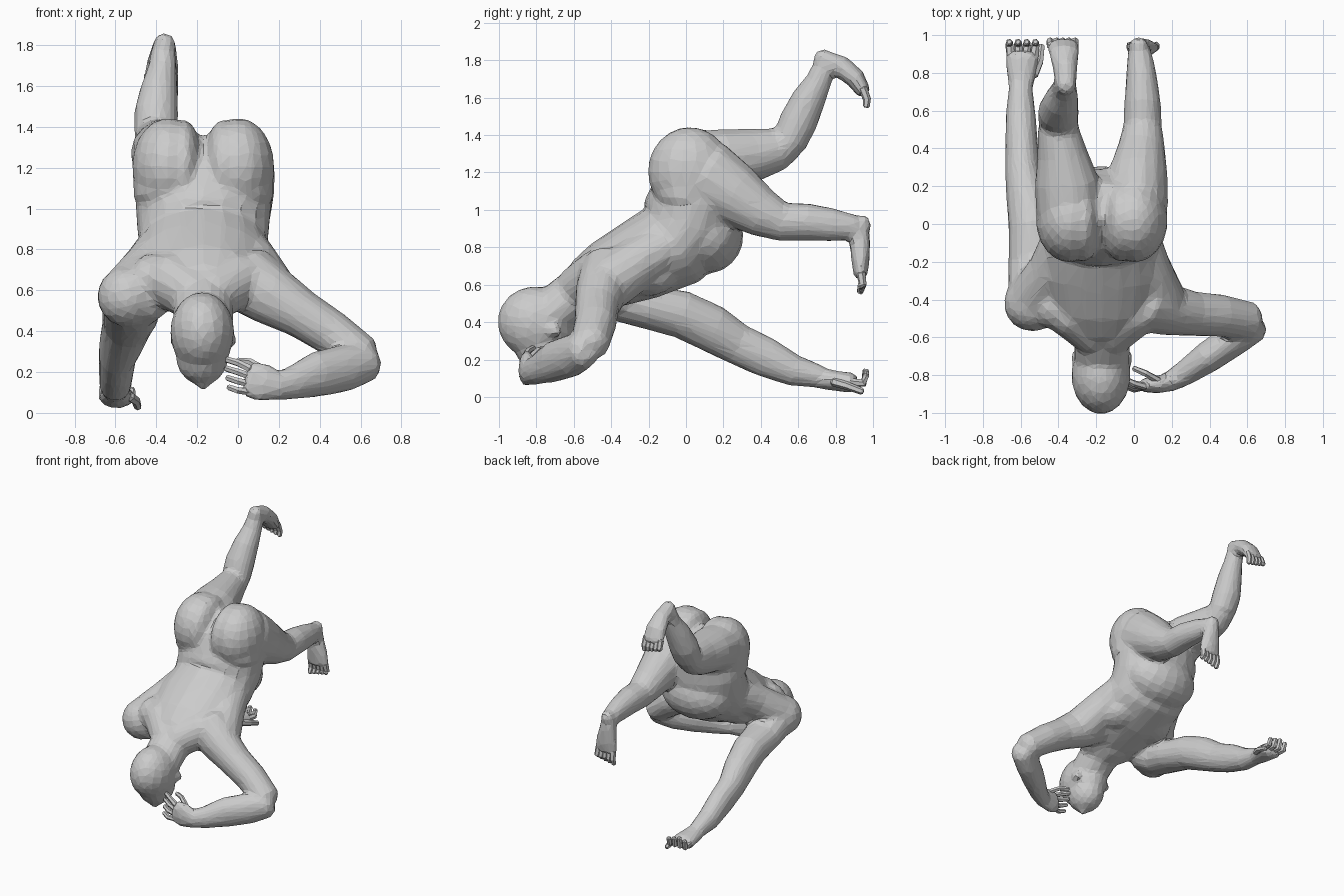
import bpy, bmesh, math
from mathutils import Vector, Matrix

X, Z = Vector((1, 0, 0)), Vector((0, 0, 1))
CX = -0.17          # body mid-line


def tube(bm, rings, side=X, n=14):
    """Loft of elliptical rings (x, y, z, half width along side, half depth), domed ends."""
    pts = [(Vector(r[:3]), r[3], r[-1]) for r in rings]
    full = []
    for i, (c, a, b) in enumerate(pts):
        t = (pts[min(i + 1, len(pts) - 1)][0] - pts[max(i - 1, 0)][0]).normalized()
        cap = 0.5 * min(a, b)
        if i == 0:
            full.append((c - t * cap, a * 0.6, b * 0.6, t))
        full.append((c, a, b, t))
        if i == len(pts) - 1:
            full.append((c + t * cap, a * 0.6, b * 0.6, t))
    loops = []
    for c, a, b, t in full:
        u = (side - t * side.dot(t)).normalized()
        v = t.cross(u)
        loops.append([bm.verts.new(c + u * a * math.cos(k * math.tau / n)
                                   + v * b * math.sin(k * math.tau / n)) for k in range(n)])
    for p, q in zip(loops, loops[1:]):
        for k in range(n):
            bm.faces.new((p[k], p[(k + 1) % n], q[(k + 1) % n], q[k]))
    bm.faces.new(loops[0][::-1])
    bm.faces.new(loops[-1])


def ball(bm, c, r, tilt=0):
    m = Matrix.Translation(c) @ Matrix.Rotation(tilt, 4, 'X') @ Matrix.Diagonal((*r, 1))
    bmesh.ops.create_uvsphere(bm, u_segments=18, v_segments=12, radius=1, matrix=m)


def finish(bm, name):
    bmesh.ops.recalc_face_normals(bm, faces=bm.faces)
    me = bpy.data.meshes.new(name)
    bm.to_mesh(me)
    bm.free()
    ob = bpy.data.objects.new(name, me)
    bpy.context.collection.objects.link(ob)
    return ob


body = bmesh.new()

# torso, neck to pelvis, with belly and upper back
tube(body, [(CX, -0.54, 0.59, .20, .15), (CX, -0.43, 0.65, .29, .185), (CX, -0.25, 0.73, .33, .22),
            (CX, -0.07, 0.815, .315, .245), (CX, 0.01, 0.92, .325, .265), (CX, 0.05, 1.05, .335, .25),
            (CX, 0.08, 1.18, .31, .22), (CX, 0.10, 1.26, .24, .16)], n=20)
ball(body, (CX, 0.10, 0.865), (.29, .21, .205), -0.8)
ball(body, (CX, -0.46, 0.66), (.24, .20, .13), 0.6)
for s in (-1, 1):
    # chest, buttocks filled towards a narrow cleft and over the hips
    ball(body, (CX + s * .14, -0.17, 0.635), (.15, .15, .09), 0.35)
    ball(body, (CX + s * .172, 0.02, 1.205), (.178, .225, .238))
    ball(body, (CX + s * .098, 0.02, 1.20), (.098, .222, .235))
    tube(body, [(CX + s * .18, 0.0, 1.05, .16, .17), (CX + s * .18, 0.02, 1.19, .168, .19),
                (CX + s * .18, 0.06, 1.30, .155, .13)])
    # trapezius
    tube(body, [(CX + s * .03, -0.58, 0.57, .13), (CX + s * .16, -0.46, 0.65, .145),
                (CX + s * .28, -0.42, 0.65, .13)])
# back muscles running into the shoulders
tube(body, [(-.35, -.08, .82, .13, .14), (-.43, -.24, .72, .13), (-.53, -.39, .60, .135)], side=Z)
tube(body, [(.00, -.08, .82, .13, .14), (.06, -.24, .73, .14), (.13, -.41, .61, .15)], side=Z)

# neck, skull, jaw, nose, ears
tube(body, [(CX, -0.48, 0.60, .18, .16), (CX, -0.60, 0.54, .15, .135), (CX, -0.74, 0.43, .145, .135)])
ball(body, (CX - .005, -0.80, 0.395), (.158, .21, .195), -0.3)
ball(body, (CX - .005, -0.77, 0.28), (.13, .15, .145), 0.3)
tube(body, [(CX, -0.84, 0.19, .03), (CX, -0.785, 0.14, .037)])
for s in (-1, 1):
    ball(body, (CX + s * .142, -0.71, 0.355), (.02, .05, .035), -0.4)

# raised left leg
tube(body, [(-.345, .08, 1.24, .175, .19), (-.355, .22, 1.275, .172, .162), (-.38, .37, 1.295, .135, .143),
            (-.40, .49, 1.325, .112, .118), (-.40, .56, 1.36, .10, .09)])
tube(body, [(-.40, .55, 1.36, .107, .097), (-.40, .60, 1.47, .109, .104), (-.385, .655, 1.59, .092, .092),
            (-.37, .71, 1.69, .07, .072), (-.365, .745, 1.78, .06, .06)])
# lowered right leg
tube(body, [(.01, .10, 1.18, .172, .205), (.02, .26, 1.08, .16, .172), (.04, .41, .98, .125, .132),
            (.045, .52, .935, .103, .106), (.045, .65, .935, .097, .101), (.04, .78, .92, .082, .09),
            (.03, .90, .905, .067, .07)])
# feet with heels
tube(body, [(-.36, .755, 1.79, .06, .06), (-.365, .83, 1.765, .065, .062),
            (-.37, .905, 1.705, .082, .055), (-.375, .95, 1.63, .087, .04)])
ball(body, (-.36, .735, 1.805), (.055, .055, .055))
tube(body, [(.025, .925, .91, .058, .05), (.03, .93, .83, .065, .057),
            (.042, .933, .73, .085, .05), (.047, .933, .65, .092, .038)])
ball(body, (.025, .945, .92), (.053, .045, .055))

# left arm stretched backwards
ball(body, (-.54, -.42, .57), (.15, .15, .15))
tube(body, [(-.45, -.43, .60, .15, .15), (-.525, -.34, .535, .15, .14), (-.525, -.20, .48, .14, .12),
            (-.54, -.02, .44, .125, .13), (-.565, .14, .365, .112, .13), (-.59, .28, .28, .094, .112),
            (-.595, .42, .215, .087, .11), (-.60, .58, .14, .08, .086), (-.60, .73, .105, .062, .06)])
# left palm
tube(body, [(-.60, .72, .10, .064, .058), (-.595, .81, .085, .082, .055), (-.59, .89, .075, .092, .055)])

# right arm folded towards the face
tube(body, [(.04, -.40, .66, .17, .17), (.16, -.45, .575, .15, .14), (.31, -.475, .485, .12, .12),
            (.46, -.485, .39, .112, .113), (.61, -.515, .28, .10, .105)], side=Z)
tube(body, [(.64, -.54, .25, .095, .085), (.53, -.61, .22, .115, .09), (.39, -.705, .19, .113, .085),
            (.26, -.795, .145, .082, .067), (.18, -.84, .13, .068, .055)], side=Z)
# right palm
tube(body, [(.19, -.84, .13, .072, .048), (.12, -.85, .15, .098, .048), (.05, -.855, .165, .09, .038)], side=Z)

# fuse the skin and facet it
ob = finish(body, "body")
m = ob.modifiers.new("fuse", 'REMESH')
m.mode, m.voxel_size = 'VOXEL', 0.013
m = ob.modifiers.new("soften", 'SMOOTH')
m.factor, m.iterations = 0.5, 14
m = ob.modifiers.new("facet", 'DECIMATE')
m.ratio = 0.05


def digits(name, paths, r):
    bm = bmesh.new()
    for path in paths:
        tube(bm, [(*p, r * (1 - .12 * i)) for i, p in enumerate(path)], side=Vector((.9, .3, .4)), n=6)
    finish(bm, name)


# fingers: left hand curls upwards, right hand spreads beside the face
digits("left_fingers", [[(-.65 + .04 * i, .88, .075), (-.66 + .046 * i, .95, .075),
                         (-.66 + .046 * i, .962, .14 - .012 * abs(i - 1))] for i in range(4)]
       + [[(-.53, .79, .08), (-.50, .86, .06), (-.49, .94, .03)]], .025)
digits("right_fingers", [[(.06, -.86, .105 + .037 * i), (0, -.875 + .01 * i, .11 + .045 * i),
                          (-.045 - .006 * i, -.86 + .015 * i, .125 + .046 * i)] for i in range(4)]
       + [[(.13, -.83, .21), (.06, -.79, .25), (0, -.765, .255)]], .02)

# toes
digits("left_toes", [[(-.315 - .031 * i, .945, 1.65), (-.312 - .033 * i, .968, 1.59),
                      (-.312 - .033 * i, .965, 1.555 + .008 * i)] for i in range(5)], .024)
digits("right_toes", [[(-.015 + .031 * i, .935, .66), (-.02 + .034 * i, .945, .60),
                       (-.02 + .034 * i, .93, .56 + .008 * i)] for i in range(5)], .024)
